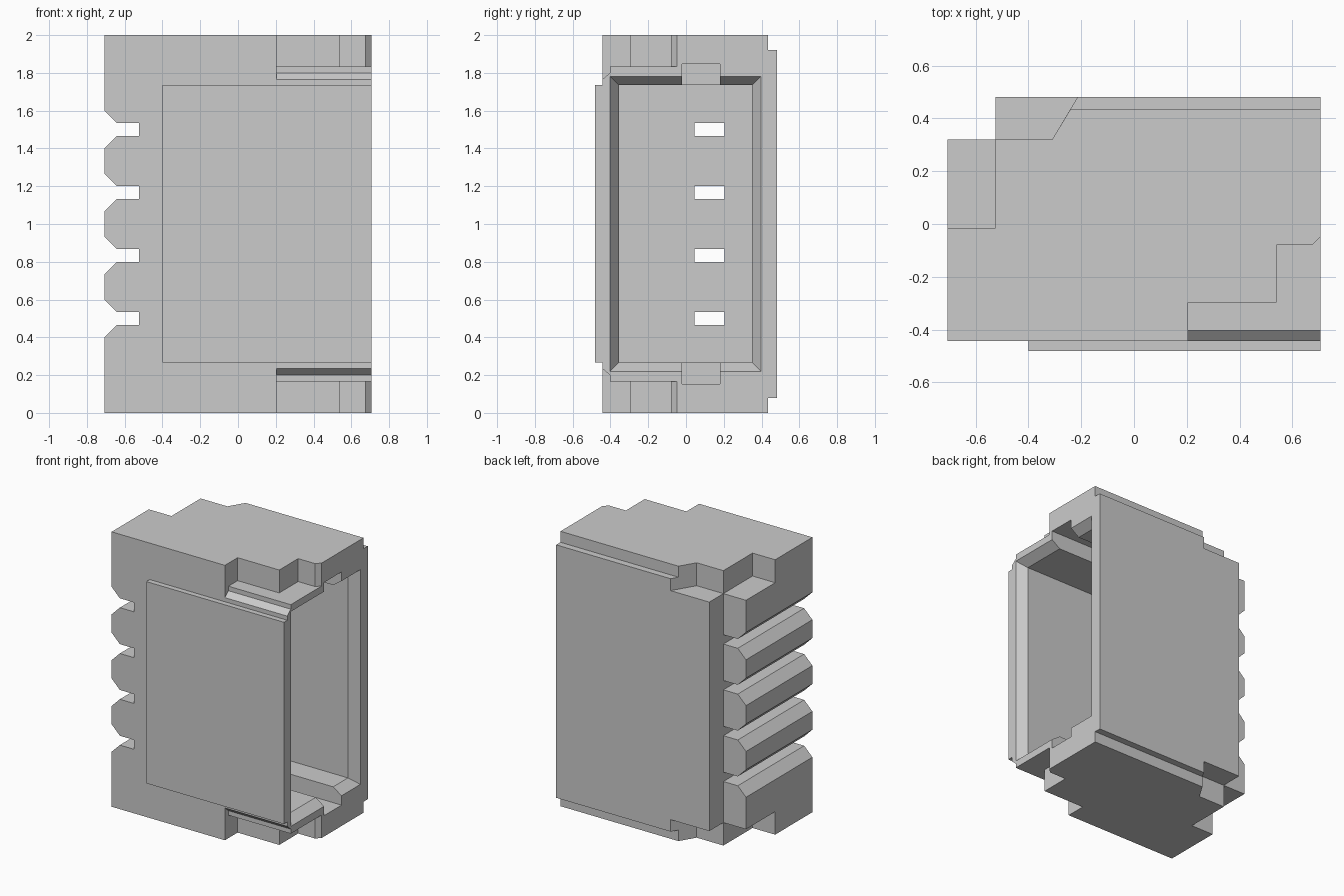
import bpy, bmesh
from mathutils import Vector

if "Cube" in bpy.data.objects:
    bpy.data.objects.remove(bpy.data.objects["Cube"])

AXES = {'x': lambda p, t: (t, p[0], p[1]),    # profile in y,z
        'y': lambda p, t: (p[0], t, p[1]),    # profile in x,z
        'z': lambda p, t: (p[0], p[1], t)}    # profile in x,y


def prism(name, axis, a, b, start, end=None):
    """Solid between profile `start` at a and `end` (or the same profile) at b."""
    bm = bmesh.new()
    lo = [bm.verts.new(Vector(AXES[axis](p, a))) for p in start]
    hi = [bm.verts.new(Vector(AXES[axis](p, b))) for p in (end or start)]
    n = len(lo)
    bm.faces.new(lo)
    bm.faces.new(hi)
    for i in range(n):
        bm.faces.new((lo[i], lo[(i + 1) % n], hi[(i + 1) % n], hi[i]))
    bmesh.ops.recalc_face_normals(bm, faces=bm.faces)
    me = bpy.data.meshes.new(name)
    bm.to_mesh(me)
    bm.free()
    ob = bpy.data.objects.new(name, me)
    bpy.context.collection.objects.link(ob)
    return ob


def rect(u0, u1, v0, v1):
    return [(u0, v0), (u1, v0), (u1, v1), (u0, v1)]


def combine(target, tool, op):
    mod = target.modifiers.new(op, 'BOOLEAN')
    mod.operation, mod.solver, mod.object = op, 'EXACT', tool
    bpy.context.view_layer.objects.active = target
    bpy.ops.object.modifier_apply(modifier=mod.name)
    bpy.data.objects.remove(tool)


R = 0.707  # half width in x

# Main body with the clipped back left corner
body = prism("connector_housing", 'z', 0, 2,
             [(-R, -.443), (R, -.443), (R, .433), (-.242, .433), (-.31, .32), (-R, .32)])

# Raised front plate, raised back plate, lower back corner block
for part in (
        prism("front_plate", 'z', .267, 1.735, rect(-.4, R, -.482, -.42)),
        prism("back_plate", 'z', .08, 1.92,
              [(-.31, .32), (-.28, .25), (R, .25), (R, .482), (-.213, .482)]),
        prism("corner_block", 'z', .167, 1.833, rect(-.525, .1, .2, .482))):
    combine(body, part, 'UNION')

# Cavity, flared mouth and the two key slots
mouth = .047 * (.775 - .64) / (R - .64)
cuts = [
    prism("cavity", 'x', -.42, .8, rect(-.355, .35, .267, 1.735)),
    prism("mouth", 'x', .64, .775, rect(-.355, .35, .267, 1.735),
          rect(-.355 - mouth, .35 + mouth, .267 - mouth, 1.735 + mouth)),
    prism("key_slots", 'x', -.25, .8, rect(-.02, .18, .152, 1.848))]

# Notches at the top, mirrored to the bottom
for s in (1, -1):
    def z(h):
        return 1 + s * h
    cuts += [
        prism("front_notch", 'z', z(.833), z(1.2),
              [(.205, -.6), (.205, -.297), (.54, -.297), (.54, -.08),
               (.675, -.08), (.775, .02), (.775, -.6)]),
        prism("front_groove", 'x', .205, .8,
              [(-.6, z(.765)), (-.443, z(.765)), (-.403, z(.8)),
               (-.403, z(.85)), (-.6, z(.85))]),
        prism("left_notch", 'z', z(.833), z(1.2), rect(-.8, -.525, -.015, .4))]

# Flared slots on the left side, with windows through to the cavity
for i in range(4):
    c = 1 + (i - 1.5) / 3
    cuts += [
        prism("side_slot", 'y', -.6, .6,
              [(-.525, c - .034), (-.525, c + .034), (-.641, c + .034),
               (-.75, c + .143), (-.75, c - .143), (-.641, c - .034)]),
        prism("window", 'x', -.53, -.4, rect(.045, .205, c - .034, c + .034))]

for cutter in cuts:
    combine(body, cutter, 'DIFFERENCE')
